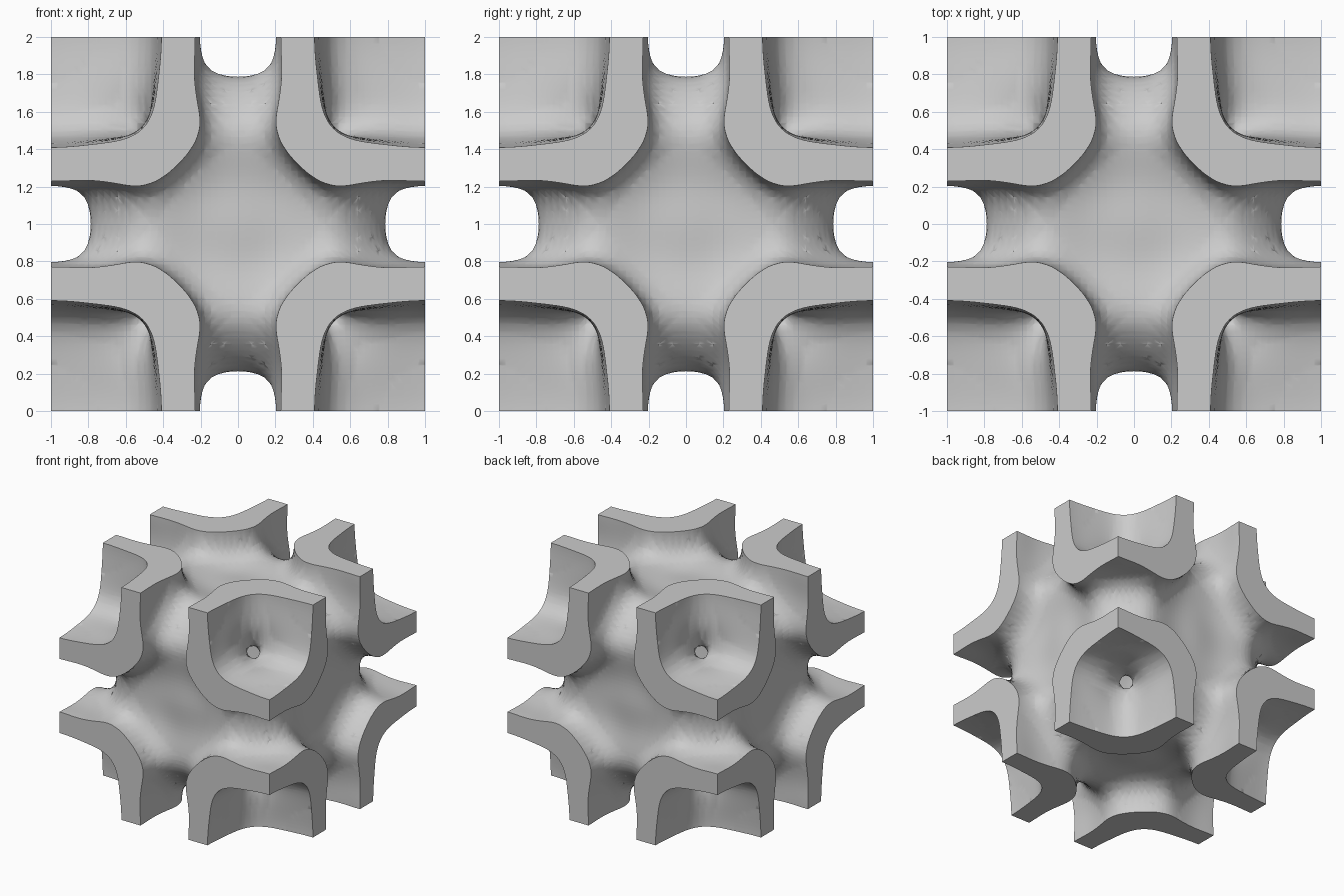
import bpy, bmesh
from math import cos, pi, radians
from itertools import permutations
from mathutils import Vector

old = bpy.data.objects.get("Cube")
if old:
    bpy.data.objects.remove(old, do_unlink=True)

N = 28                        # cells along one octant
INNER, OUTER = 0.234, -0.685  # the two levels that bound the wall


def field(x, y, z):
    """Periodic cubic wave field whose level sets bound the wall."""
    a, b, c = (cos(pi * v) for v in (x, y, z))
    p, q, r = (cos(2 * pi * v) for v in (x, y, z))
    return (a * b + b * c + c * a
            - 0.04 * (a + b + c + a * b * c)
            - 0.032 * (p + q + r)
            + 0.163 * (p * b * c + q * a * c + r * a * b)
            + 0.041 * (p * q + q * r + r * p)
            + 0.054 * p * q * r
            + 0.03 * sum(cos(4 * pi * v) for v in (x, y, z)))


# Sample one octant
grid = {}
for i in range(N + 1):
    for j in range(N + 1):
        for k in range(N + 1):
            co = Vector((i, j, k)) / N
            grid[i, j, k] = (co, field(*co))

bm = bmesh.new()


def add_face(points, outward):
    """Add a polygon whose normal follows the outward direction."""
    pts = list(points)
    normal = Vector((0, 0, 0))
    for n in range(1, len(pts) - 1):
        normal += (pts[n] - pts[0]).cross(pts[n + 1] - pts[0])
    if normal.dot(outward) < 0:
        pts.reverse()
    bm.faces.new([bm.verts.new(p) for p in pts])


def cross(p, q, level):
    """Point between two samples where the field equals the level."""
    t = (level - p[1]) / (q[1] - p[1])
    if t < 0.02 or t > 0.98:   # snap to the sample, which avoids slivers
        t = round(t)
    return p[0].lerp(q[0], t)


def clip(poly, level, sign):
    """Keep the part of a sampled polygon on one side of a level."""
    out = []
    for n, q in enumerate(poly):
        p = poly[n - 1]
        p_in, q_in = sign * (p[1] - level) < 0, sign * (q[1] - level) < 0
        if p_in != q_in:
            out.append((cross(p, q, level), level))
        if q_in:
            out.append(q)
    return out


def skin(tet, level, sign):
    """Surface of one level inside a tetrahedron."""
    ins = [p for p in tet if sign * (p[1] - level) < 0]
    outs = [p for p in tet if sign * (p[1] - level) >= 0]
    if not ins or not outs:
        return
    if len(ins) == 2:
        (a, b), (c, d) = ins, outs
        pairs = ((a, c), (a, d), (b, d), (b, c))
    else:
        pairs = [(p, q) for p in ins for q in outs]
    outward = (sum((p[0] for p in outs), Vector()) / len(outs)
               - sum((p[0] for p in ins), Vector()) / len(ins))
    add_face([cross(p, q, level) for p, q in pairs], outward)


def walk(start, order):
    """Samples met when stepping once along each axis in turn."""
    at = list(start)
    path = [grid[tuple(at)]]
    for axis in order:
        at[axis] += 1
        path.append(grid[tuple(at)])
    return path


# Curved skins on both sides of the wall
cells = [(i, j, k) for i in range(N) for j in range(N) for k in range(N)]
for i, j, k in cells:
    values = [grid[i + a, j + b, k + c][1]
              for a in (0, 1) for b in (0, 1) for c in (0, 1)]
    low, high = min(values), max(values)
    for level, sign in ((INNER, 1), (OUTER, -1)):
        if low <= level <= high:
            for order in permutations(range(3)):
                skin(walk((i, j, k), order), level, sign)

# Flat cut faces on the sides of the block
for axis in range(3):
    u, v = [n for n in range(3) if n != axis]
    outward = Vector([float(n == axis) for n in range(3)])
    for i in range(N):
        for j in range(N):
            start = [N, N, N]
            start[u], start[v] = i, j
            for order in ((u, v), (v, u)):
                poly = clip(clip(walk(start, order), INNER, 1), OUTER, -1)
                if len(poly) > 2:
                    add_face([p[0] for p in poly], outward)

bmesh.ops.remove_doubles(bm, verts=bm.verts[:], dist=0.0001)
mesh = bpy.data.meshes.new("lattice_wall")
bm.to_mesh(mesh)
bm.free()

# Lattice block, mirrored from the octant
lattice = bpy.data.objects.new("lattice_wall", mesh)
bpy.context.collection.objects.link(lattice)
lattice.location.z = 1
mirror = lattice.modifiers.new("mirror", 'MIRROR')
mirror.use_axis = (True, True, True)
mirror.merge_threshold = 0.0001

grey = bpy.data.materials.new("plain_grey")
grey.use_nodes = True
colour = (0.6, 0.6, 0.6, 1)
grey.diffuse_color = colour
grey.node_tree.nodes["Principled BSDF"].inputs["Base Color"].default_value = colour
mesh.materials.append(grey)

bpy.ops.object.select_all(action='DESELECT')
lattice.select_set(True)
bpy.context.view_layer.objects.active = lattice
bpy.ops.object.modifier_apply(modifier="mirror")
bpy.ops.object.shade_smooth_by_angle(angle=radians(50))
